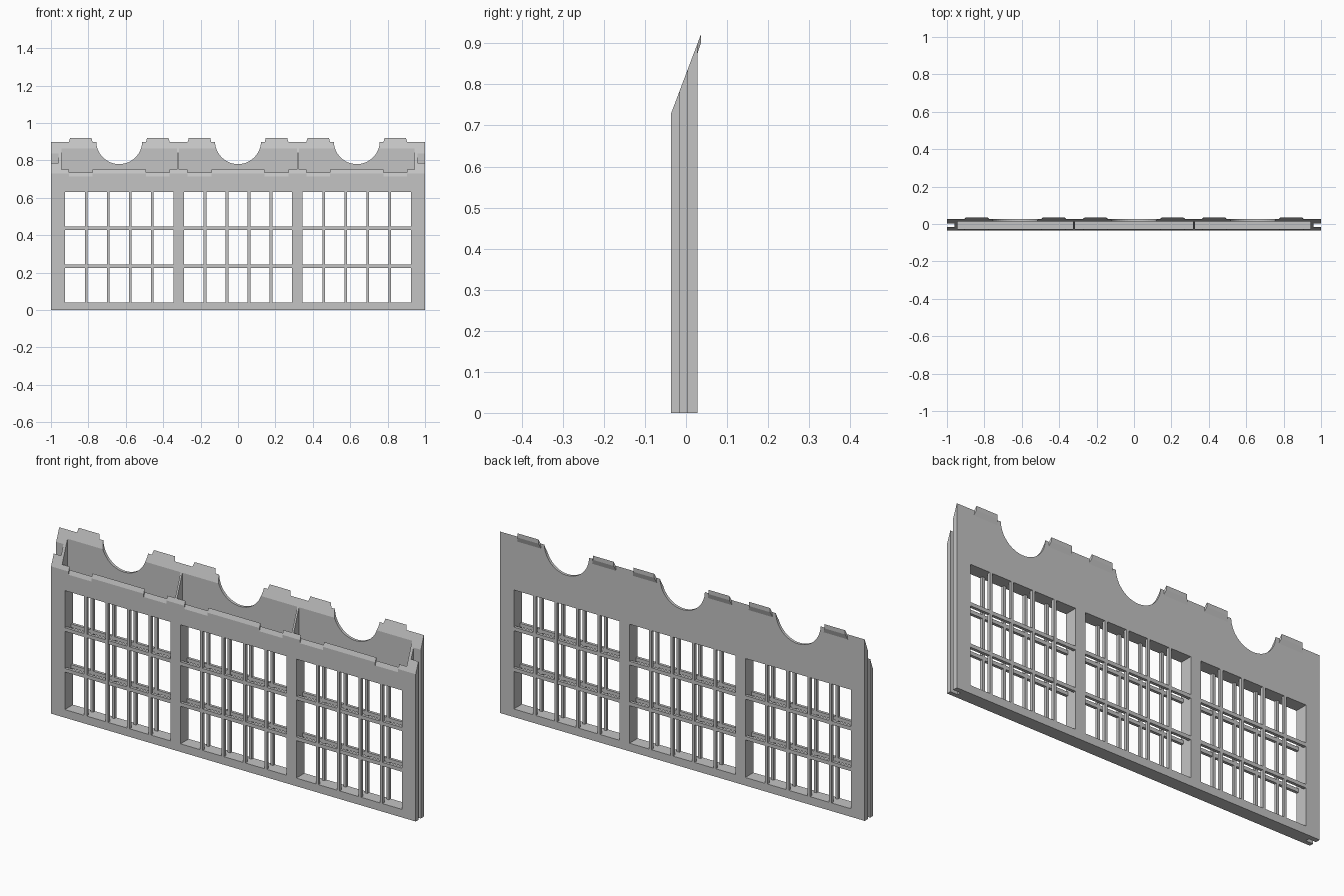
import bpy, bmesh, math

if "Cube" in bpy.data.objects:
    bpy.data.objects.remove(bpy.data.objects["Cube"])

FRONT, BACK = -0.036, 0.028
PANELS = (-0.635, 0.0, 0.635)
HALF = 0.29                      # half width of a window panel
SILL, HEAD = 0.04, 0.63
TABS = [c + s * 0.206 for c in PANELS for s in (-1, 1)]

grey = bpy.data.materials.new("light_grey")
grey.diffuse_color = (0.55, 0.55, 0.55, 1)
grey.use_nodes = True
grey.node_tree.nodes["Principled BSDF"].inputs["Base Color"].default_value = grey.diffuse_color


def slope(y):
    """Height of the slanted top edge at depth y."""
    return 0.73 + (y - FRONT) * 2.65


def prism(bm, profile, x0, x1, taper=None):
    """Extrude a (y, z) profile along x; taper insets chosen points in x."""
    taper = taper or [0] * len(profile)
    a = [bm.verts.new((x0 + t, y, z)) for (y, z), t in zip(profile, taper)]
    b = [bm.verts.new((x1 - t, y, z)) for (y, z), t in zip(profile, taper)]
    bm.faces.new(a)
    bm.faces.new(b[::-1])
    n = len(a)
    for i in range(n):
        j = (i + 1) % n
        bm.faces.new((a[j], a[i], b[i], b[j]))


def box(bm, x0, x1, y0, y1, z0, z1):
    prism(bm, [(y0, z0), (y1, z0), (y1, z1), (y0, z1)], x0, x1)


def make(name, bm):
    bmesh.ops.recalc_face_normals(bm, faces=bm.faces)
    me = bpy.data.meshes.new(name)
    bm.to_mesh(me)
    bm.free()
    me.materials.append(grey)
    ob = bpy.data.objects.new(name, me)
    bpy.context.collection.objects.link(ob)
    return ob


def cut(target, bm):
    """Subtract a temporary cutter and remove it."""
    cutter = make("cutter", bm)
    mod = target.modifiers.new("cut", 'BOOLEAN')
    mod.operation, mod.solver, mod.object = 'DIFFERENCE', 'EXACT', cutter
    bpy.context.view_layer.objects.active = target
    bpy.ops.object.modifier_apply(modifier=mod.name)
    bpy.data.objects.remove(cutter)


# wall body with slanted top
bm = bmesh.new()
prism(bm, [(FRONT, 0), (BACK, 0), (BACK, slope(BACK)), (FRONT, slope(FRONT))], -1, 1)
wall = make("wall_body", bm)

# window openings and end grooves
bm = bmesh.new()
for c in PANELS:
    box(bm, c - HALF, c + HALF, -0.1, 0.1, SILL, HEAD)
box(bm, -1.1, -0.96, -0.015, 0.004, -0.1, 1.1)
box(bm, 0.96, 1.1, -0.015, 0.004, -0.1, 1.1)
cut(wall, bm)

# open pockets behind the front lip, leaving thin dividers
bm = bmesh.new()
for x0, x1 in ((-0.945, -0.325), (-0.315, 0.315), (0.325, 0.945)):
    box(bm, x0, x1, -0.028, 0.014, 0.67, 1.1)
cut(wall, bm)

# round cut-outs in the back sheet
bm = bmesh.new()
N = 48
for c in PANELS:
    ring = [(c + 0.123 * math.cos(2 * math.pi * i / N),
             0.903 + 0.123 * math.sin(2 * math.pi * i / N)) for i in range(N)]
    a = [bm.verts.new((x, -0.005, z)) for x, z in ring]
    b = [bm.verts.new((x, 0.1, z)) for x, z in ring]
    bm.faces.new(a)
    bm.faces.new(b[::-1])
    for i in range(N):
        j = (i + 1) % N
        bm.faces.new((a[j], a[i], b[i], b[j]))
cut(wall, bm)

# shallow notches in the front lip
bm = bmesh.new()
for c in TABS:
    prism(bm, [(-0.05, slope(-0.05) - 0.016), (-0.02, slope(-0.02) - 0.016),
               (-0.02, 0.9), (-0.05, 0.9)], c - 0.063, c + 0.063)
cut(wall, bm)

# locking tabs along the back edge
bm = bmesh.new()
for c in TABS:
    prism(bm, [(0.024, 0.875), (BACK, 0.875), (0.036, 0.9), (0.036, slope(0.036)),
               (0.024, slope(0.024))], c - 0.066, c + 0.066, [0, 0, 0.009, 0.009, 0])
make("back_tabs", bm)

# glazing bars: separate front and back grids with a gap between
for name, y0, y1 in (("front_bars", FRONT, FRONT + 0.015), ("back_bars", BACK - 0.015, BACK)):
    bm = bmesh.new()
    for c in PANELS:
        for k in (-1.5, -0.5, 0.5, 1.5):
            x = c + k * 0.1175
            box(bm, x - 0.007, x + 0.007, y0, y1, SILL - 0.005, HEAD + 0.005)
        for z in (0.235, 0.437):
            box(bm, c - HALF - 0.005, c + HALF + 0.005, y0 + 0.0004, y1 - 0.0004, z - 0.009, z + 0.009)
    make(name, bm)
